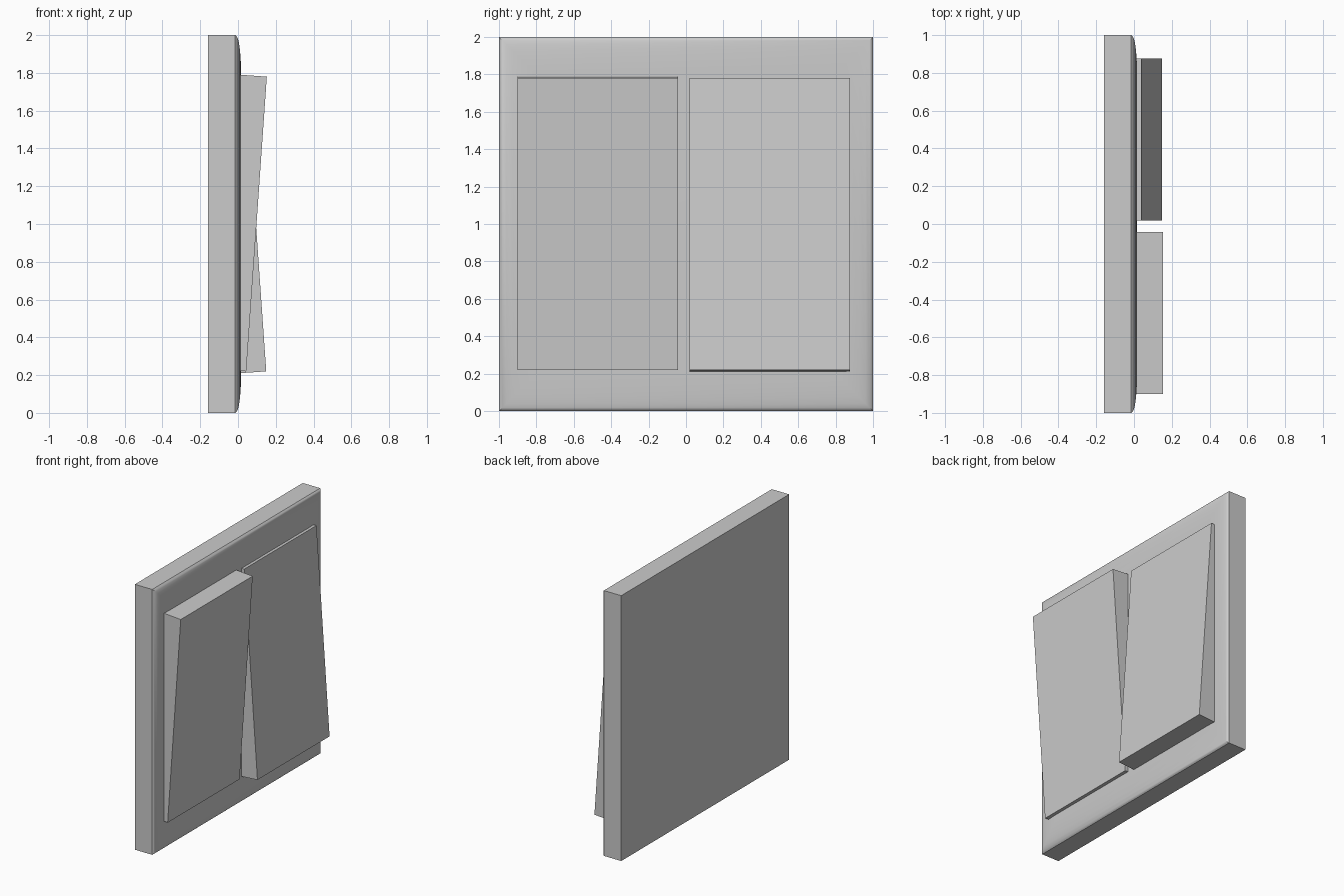
import bpy, bmesh, math

if "Cube" in bpy.data.objects:
    bpy.data.objects.remove(bpy.data.objects["Cube"])

plastic = bpy.data.materials.new("light_grey_plastic")
plastic.diffuse_color = (0.6, 0.6, 0.6, 1)
plastic.use_nodes = True
plastic.node_tree.nodes["Principled BSDF"].inputs["Base Color"].default_value = plastic.diffuse_color


def make_object(name, bm):
    bmesh.ops.recalc_face_normals(bm, faces=bm.faces)
    mesh = bpy.data.meshes.new(name)
    bm.to_mesh(mesh)
    bm.free()
    mesh.materials.append(plastic)
    obj = bpy.data.objects.new(name, mesh)
    bpy.context.collection.objects.link(obj)
    return obj


# Wall plate: square rings, straight sides then a softly rounded front rim
bm = bmesh.new()
profile = [(0, -0.16), (0, -0.015), (0.006, -0.008), (0.018, -0.001), (0.04, 0.005),
           (0.075, 0.010), (0.12, 0.014), (0.18, 0.016)]
rings = []
for inset, x in profile:
    r = 1 - inset
    rings.append([bm.verts.new((x, sy * r, 1 + sz * r))
                  for sy, sz in ((-1, -1), (1, -1), (1, 1), (-1, 1))])
for a, b in zip(rings, rings[1:]):
    for i in range(4):
        j = (i + 1) % 4
        bm.faces.new((a[i], a[j], b[j], b[i]))
bm.faces.new(rings[0])
bm.faces.new(rings[-1])
plate = make_object("wall_plate", bm)
bpy.context.view_layer.objects.active = plate
plate.select_set(True)
bpy.ops.object.shade_smooth_by_angle(angle=math.radians(35))


# Rockers: tilted slabs, one pressed at the bottom and one at the top
def rocker(name, y0, y1, tilt, x_front):
    bm = bmesh.new()
    half, depth = 0.782, 0.16
    c, s = math.cos(tilt), math.sin(tilt)
    corners = []
    for u, v in ((0, -half), (0, half), (-depth, half), (-depth, -half)):
        corners.append((x_front + u * c + v * s, 1.0 - u * s + v * c))
    # keep the hidden rear edge inside the plate
    corners = [(max(x, -0.1), z) for x, z in corners]
    left = [bm.verts.new((x, y0, z)) for x, z in corners]
    right = [bm.verts.new((x, y1, z)) for x, z in corners]
    bm.faces.new(left)
    bm.faces.new(right)
    for i in range(4):
        j = (i + 1) % 4
        bm.faces.new((left[i], left[j], right[j], right[i]))
    make_object(name, bm)


rocker("rocker_near", -0.90, -0.043, math.radians(4), 0.098)
rocker("rocker_far", 0.018, 0.877, math.radians(-4), 0.095)
